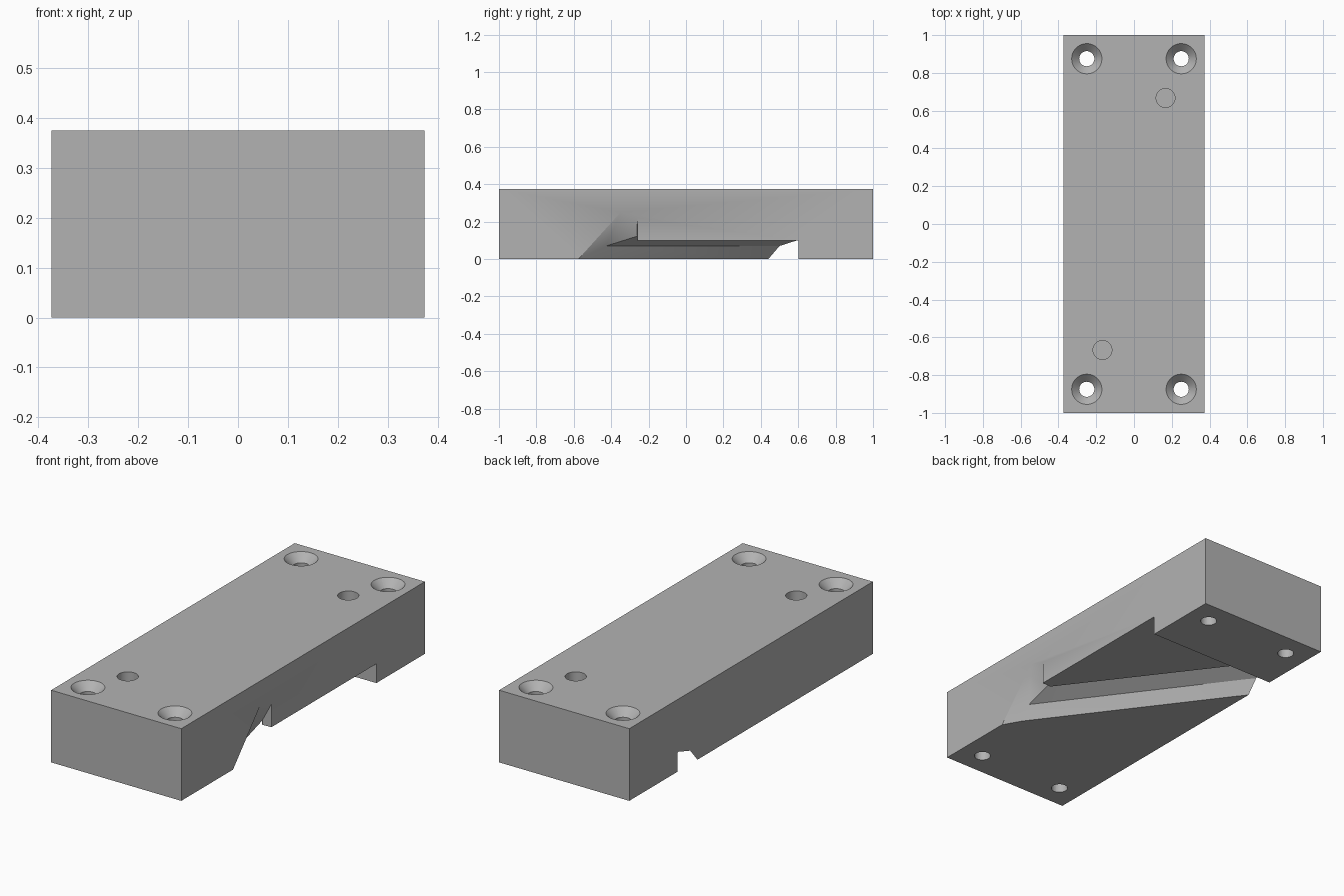
import bpy
import bmesh

if "Cube" in bpy.data.objects:
    bpy.data.objects.remove(bpy.data.objects["Cube"])

HALF_X, HEIGHT = 0.374, 0.375

grey = bpy.data.materials.new("plain grey")
grey.use_nodes = True
grey.diffuse_color = (0.45, 0.45, 0.45, 1)
grey.node_tree.nodes["Principled BSDF"].inputs["Base Color"].default_value = (0.45, 0.45, 0.45, 1)


def loft(name, sections):
    """Join matching closed rings of points into a capped solid."""
    bm = bmesh.new()
    rings = [[bm.verts.new(p) for p in ring] for ring in sections]
    for r, s in zip(rings, rings[1:]):
        n = len(r)
        for i in range(n):
            j = (i + 1) % n
            bm.faces.new((r[i], r[j], s[j], s[i]))
    bm.faces.new(rings[0])
    bm.faces.new(rings[-1])
    bmesh.ops.triangulate(bm, faces=bm.faces[:])
    bmesh.ops.recalc_face_normals(bm, faces=bm.faces[:])
    mesh = bpy.data.meshes.new(name)
    bm.to_mesh(mesh)
    bm.free()
    obj = bpy.data.objects.new(name, mesh)
    bpy.context.collection.objects.link(obj)
    return obj


def drill(name, x, y, z0, z1, r0, r1):
    bpy.ops.mesh.primitive_cone_add(vertices=48, radius1=r0, radius2=r1, depth=z1 - z0,
                                    location=(x, y, (z0 + z1) / 2))
    bpy.context.object.name = name
    return bpy.context.object


# Main block
bpy.ops.mesh.primitive_cube_add(size=1, location=(0, 0, HEIGHT / 2))
block = bpy.context.object
block.name = "block"
block.scale = (2 * HALF_X, 2, HEIGHT)
bpy.ops.object.transform_apply(location=False, rotation=False, scale=True)
block.data.materials.append(grey)


# Slanted channel and shallow pocket under the block: foot, crease, wall (y, z)
def section(x, foot, crease, wall):
    pts = [(foot, -0.1), (foot, 0), crease, wall,
           (wall[0], 0.1), (0.602, 0.1), (0.602, -0.1)]
    return [(x, y, z) for y, z in pts]


flared = (-0.575, (-0.35, 0.25), (-0.26, 0.22))
narrow = (0.44, (0.5, 0.07), (0.6, 0.102))
channel = loft("channel_cutter", [
    section(0.41, *flared),
    section(HALF_X, *flared),
    section(0.323, -0.485, (-0.427, 0.07), (-0.262, 0.122)),
    section(-0.331, 0.385, (0.445, 0.07), (0.6, 0.12)),
    section(-HALF_X, *narrow),
    section(-0.41, *narrow),
])
cutters = [channel]

# Countersunk through holes in the corners
for x in (-0.25, 0.25):
    for y in (-0.875, 0.875):
        cutters.append(drill("screw_hole_cutter", x, y, -0.1, HEIGHT + 0.1, 0.04, 0.04))
        cutters.append(drill("countersink_cutter", x, y, HEIGHT - 0.05, HEIGHT + 0.01, 0.03, 0.09))

# Blind dowel holes
for s in (-1, 1):
    cutters.append(drill("dowel_hole_cutter", 0.167 * s, 0.667 * s, 0.19, HEIGHT + 0.1, 0.05, 0.05))

# Cut everything out of the block
bpy.ops.object.select_all(action="DESELECT")
block.select_set(True)
bpy.context.view_layer.objects.active = block
for cutter in cutters:
    mod = block.modifiers.new("cut", "BOOLEAN")
    mod.operation = "DIFFERENCE"
    mod.solver = "EXACT"
    mod.object = cutter
    bpy.ops.object.modifier_apply(modifier=mod.name)
for cutter in cutters:
    bpy.data.objects.remove(cutter)

bpy.ops.object.shade_smooth_by_angle(angle=0.5)
